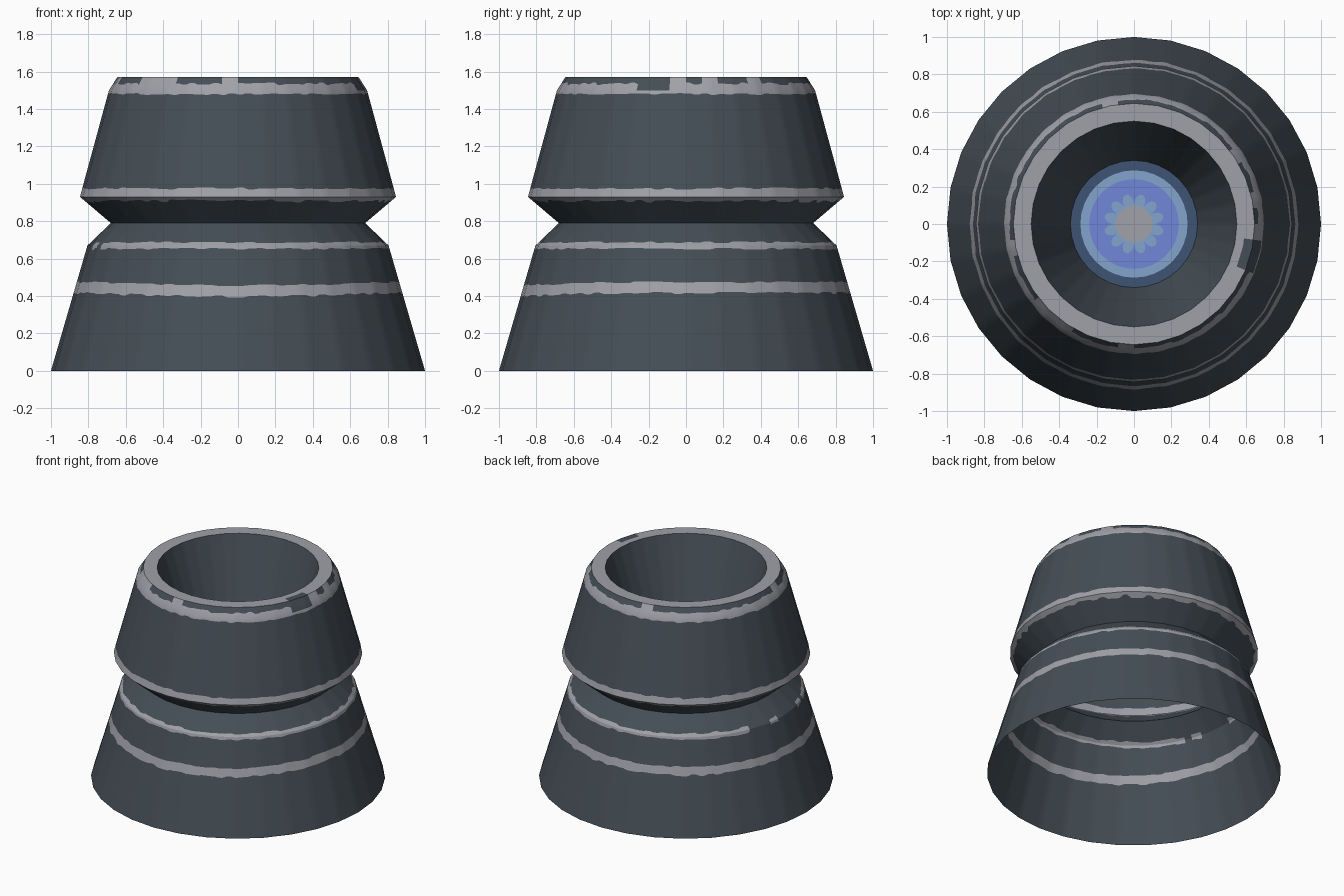
import bpy, bmesh, math, random

if "Cube" in bpy.data.objects:
    bpy.data.objects.remove(bpy.data.objects["Cube"])

random.seed(4)
SIDES, SUB = 32, 6
N = SIDES * SUB


def material(name, rgb):
    m = bpy.data.materials.new(name)
    lin = [((c / 255 + 0.055) / 1.055) ** 2.4 for c in rgb]
    m.diffuse_color = (*lin, 1)
    m.use_nodes = True
    m.node_tree.nodes["Principled BSDF"].inputs["Base Color"].default_value = m.diffuse_color
    return m


slate = material("dark slate metal", (69, 78, 86))
grey = material("worn light grey", (160, 161, 168))
navy = material("dark blue", (62, 83, 115))
sky = material("pale blue", (130, 164, 203))
violet = material("violet blue", (114, 135, 216))
core = material("core grey", (160, 162, 168))


def column_dir(i):
    """Direction of column i, kept on the flat sides of the 32-gon."""
    k, t = divmod(i, SUB)
    t /= SUB
    a, b = (2 * math.pi * j / SIDES for j in (k, k + 1))
    return (math.cos(a) * (1 - t) + math.cos(b) * t,
            math.sin(a) * (1 - t) + math.sin(b) * t)


def lathe(name, rings, paints, mats, cap=None, smooth=True):
    """rings: functions column -> (radius, z); paints: functions column -> slot."""
    bm = bmesh.new()
    rows = []
    for ring in rings:
        row = []
        for i in range(N):
            r, z = ring(i)
            dx, dy = column_dir(i)
            row.append(bm.verts.new((r * dx, r * dy, z)))
        rows.append(row)
    for lo, hi, paint in zip(rows, rows[1:], paints):
        for i in range(N):
            j = (i + 1) % N
            f = bm.faces.new((lo[i], lo[j], hi[j], hi[i]))
            f.material_index = paint(i)
    if cap is not None:
        bm.faces.new(rows[-1]).material_index = cap
    me = bpy.data.meshes.new(name)
    bm.to_mesh(me)
    bm.free()
    for m in mats:
        me.materials.append(m)
    ob = bpy.data.objects.new(name, me)
    bpy.context.collection.objects.link(ob)
    if smooth:
        bpy.ops.object.select_all(action='DESELECT')
        ob.select_set(True)
        bpy.context.view_layer.objects.active = ob
        bpy.ops.object.shade_smooth_by_angle(angle=math.radians(20))
    return ob


PROFILE = [(0, 1.0), (0.67, 0.805), (0.79, 0.68), (0.93, 0.845), (1.50, 0.69), (1.57, 0.645)]


def radius_at(z):
    for (z0, r0), (z1, r1) in zip(PROFILE, PROFILE[1:]):
        if z <= z1:
            return r0 + (r1 - r0) * (z - z0) / (z1 - z0)
    return PROFILE[-1][1]


def level(z, wobble=0.0, dip=0.0):
    """Ring at height z, with a ragged paint edge and a dip at the front."""
    steps = [random.uniform(-wobble, wobble) for _ in range(N // 2)]

    def ring(i):
        h = z + steps[i // 2] - dip * max(0, -column_dir(i)[1]) ** 3
        return radius_at(h), h
    return ring


def flat(v):
    return lambda i: v


def degrees(i):
    return (i + 0.5) * 360 / N


def worn_off(i):
    """The unpainted patch at the right of the rim."""
    return 338 < degrees(i) < 353


# Outer bell shell with worn paint bands; chips climb the top chamfer
chips = [random.random() < (0.5 if 180 < c * 7.5 < 280 else 0.15) for c in range(N // 4)]
gap = lambda i: 0 if 158 < degrees(i) < 205 and i % 13 > 2 else 1
patch = lambda i: 0 if worn_off(i) else 1
lathe("outer_shell",
      [level(0), level(0.417, 0.006, 0.02), level(0.474, 0.005, 0.018),
       level(0.652, 0.005), level(0.67), level(0.687, 0.005), level(0.79),
       level(0.908, 0.008), level(0.93), level(0.975, 0.006), level(1.48, 0.005),
       level(1.50), level(1.535, 0.007), level(1.57)],
      [flat(0), flat(1), flat(0), gap, gap, flat(0), flat(0), flat(1), flat(1),
       flat(0), flat(1), patch, lambda i: int(chips[i // 4] and not worn_off(i))],
      [slate, grey])

# Flat top rim with one unworn patch
lathe("top_rim", [flat((0.645, 1.57)), flat((0.595, 1.57)), flat((0.55, 1.57))],
      [patch, flat(1)], [slate, grey], smooth=False)

# Inner funnel
FLOOR = 0.95
lathe("inner_funnel", [flat((0.55, 1.57)), flat((0.34, FLOOR))], [flat(0)], [slate])


# Floor disc: coloured rings, twelve round petals and a core
def petals(i):
    return 0.105 + 0.057 * abs(math.sin(math.pi * 12 * i / N)) ** 0.6, FLOOR


lathe("floor_disc",
      [flat((0.34, FLOOR)), flat((0.287, FLOOR)), flat((0.24, FLOOR)), petals,
       flat((0.098, FLOOR))],
      [flat(0), flat(1), flat(2), flat(1)], [navy, sky, violet, core], cap=3, smooth=False)
